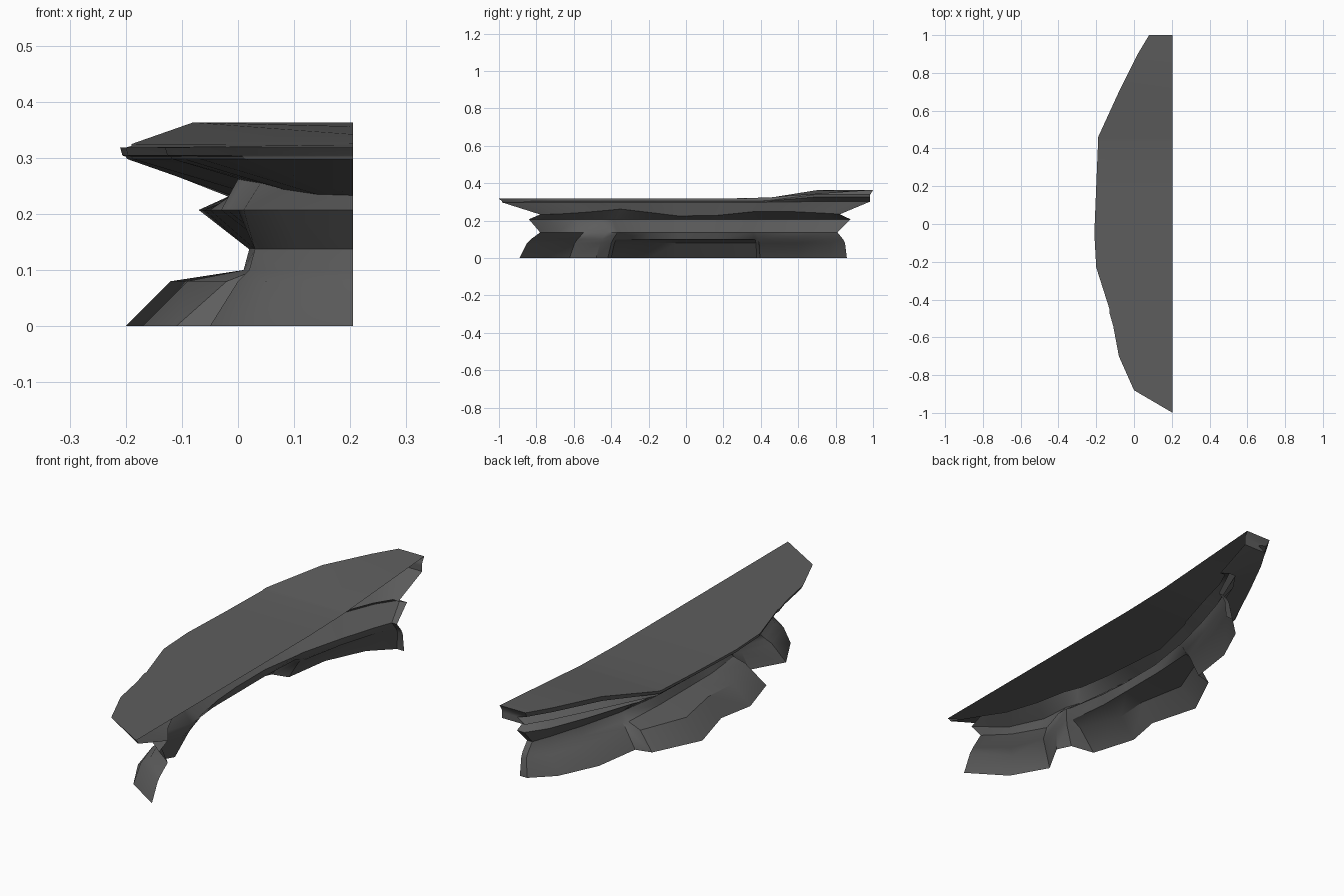
import bpy
import math

# Remove the default cube only
cube = bpy.data.objects.get("Cube")
if cube:
    bpy.data.objects.remove(cube, do_unlink=True)

BACK = 0.205  # plane of the open back

# Single stone colour
stone = bpy.data.materials.new("dark grey stone")
stone.use_nodes = True
grey = (0.11, 0.11, 0.11, 1.0)
stone.diffuse_color = grey
stone.node_tree.nodes["Principled BSDF"].inputs["Base Color"].default_value = grey

# Stations along the ledge, as a percentage of each contour's reach
stations = [-100, -88, -70, -54, -47, -45, -23, -5, 20, 44, 46, 70, 90, 100, 100]

# Contours: height, front reach, back reach, then depth in hundredths per station
foot = (0.0, 0.89, 0.86, [4, -5, 3, 0, -11, -17, -14, -20, -10, -3, 0, 8, 17])
shoulder = (0.08, 0.85, 0.85, [5, 0, 5, 4, -2, -9, -8, -12, -4, 2, 6, 12, 18])
shelf = (0.1, 0.83, 0.84, [8, 2, 6, 5, 3, 1, 1, 1, 2, 4, 9, 14, 18])
lower_groove = (0.137, 0.78, 0.81, [11, 3, 7, 7, 6, 3, 2, 2, 5, 5, 10, 15, 18])
middle_ledge = (0.207, 0.84, 0.88, [8, 1, 0, -2, -3, -5, -6, -7, -4, -3, 4, 11, 17])
upper_groove = (0.25, 0.78, 0.82, [14, 8, 4, 1, 0, 0, 1, -1, 2, 3, 9, 14, 18])
rim = (0.318, 1.0, 1.0, [0, -8, -11, -13, -13, -20, -21, -20, -19, -19, -8, 2, 8])

# Uneven height of the upper groove, in thousandths per station
groove_wave = [-17, -15, -6, 5, 10, 12, -8, -25, -22, -2, 0, -2, -10, -15, -17]


def contour(level):
    """Turn one contour into a row of points from front to back."""
    height, front, back, depths = level
    xs = [BACK] + [d / 100 for d in depths] + [BACK]
    return [(x, t / 100 * (back if t > 0 else front), height)
            for x, t in zip(xs, stations)]


def rise(y, start, end):
    """Share of the slab's rise toward its back end."""
    return min(1.0, max(0.0, (y - start) / (end - start)))


def offset_rim(inset, height, lift):
    """Copy the rim inward and down; lift follows the slab's raised end."""
    return [(min(BACK, x + inset(y)), y * 0.985, height + lift * rise(y, 0.42, 0.7))
            for x, y, z in contour(rim)]


# Slab: raised top, thin lip, undercut at the raised end, lower lip
slab_top = [(x, y, z + 0.045 * rise(y, 0.42, 0.7)) for x, y, z in contour(rim)]
slab_lip = offset_rim(lambda y: 0.004, 0.304, 0.035)
undercut = offset_rim(lambda y: 0.01 + 0.04 * rise(y, 0.42, 0.7), 0.302, 0.024)
lower_lip = offset_rim(lambda y: 0.012, 0.298, 0.004)
back_edge = [(BACK, y, 0.318 + 0.045 * rise(y, 0.36, 1.0)) for x, y, z in slab_top]
back_edge[0], back_edge[-1] = slab_top[0], slab_top[-1]

wavy_groove = [(x, y, z + w / 1000)
               for (x, y, z), w in zip(contour(upper_groove), groove_wave)]

rows = [contour(c) for c in (foot, shoulder, shelf, lower_groove, middle_ledge)]
rows += [wavy_groove, lower_lip, undercut, slab_lip, slab_top, back_edge]

# Skin neighbouring rows into one open rock shell
verts, index = [], {}


def vertex(point):
    if point not in index:
        index[point] = len(verts)
        verts.append(point)
    return index[point]


faces = []
for low, high in zip(rows, rows[1:]):
    for j in range(len(stations) - 1):
        corners = [vertex(p) for p in (low[j], high[j], high[j + 1], low[j + 1])]
        corners = list(dict.fromkeys(corners))
        if len(corners) > 2:
            faces.append(corners)

mesh = bpy.data.meshes.new("rock_ledge")
mesh.from_pydata(verts, [], faces)
mesh.validate()
mesh.materials.append(stone)
ledge = bpy.data.objects.new("rock_ledge", mesh)
bpy.context.collection.objects.link(ledge)

# Soft rock faces with crisp breaks
bpy.ops.object.select_all(action='DESELECT')
ledge.select_set(True)
bpy.context.view_layer.objects.active = ledge
bpy.ops.object.shade_smooth_by_angle(angle=math.radians(35))
